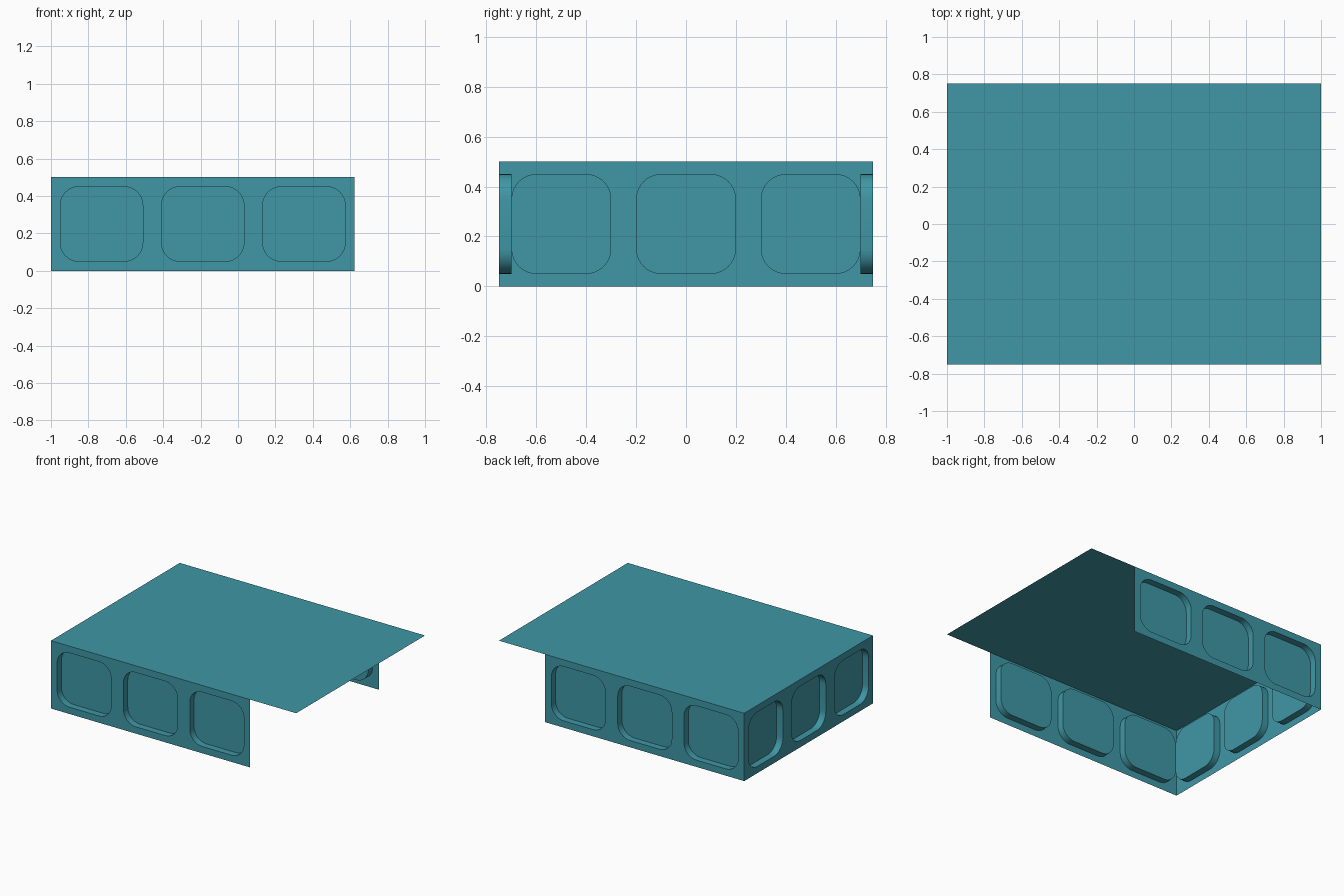
import bpy, bmesh
from math import sin, cos, pi
from mathutils import Vector

if "Cube" in bpy.data.objects:
    bpy.data.objects.remove(bpy.data.objects["Cube"])

H, HX, HY = 0.5, 1.0, 0.75      # height, half length, half width
END = 0.623                     # where the long walls stop
MARGIN, DEPTH, RADIUS, SEG = 0.05, 0.05, 0.1, 8

mat = bpy.data.materials.new("teal")
mat.diffuse_color = (0.05, 0.31, 0.38, 1)
mat.use_nodes = True
mat.node_tree.nodes["Principled BSDF"].inputs["Base Color"].default_value = mat.diffuse_color


def finish(name, bm):
    mesh = bpy.data.meshes.new(name)
    bm.to_mesh(mesh)
    bm.free()
    ob = bpy.data.objects.new(name, mesh)
    bpy.context.collection.objects.link(ob)
    mesh.materials.append(mat)
    bpy.ops.object.select_all(action='DESELECT')
    ob.select_set(True)
    bpy.context.view_layer.objects.active = ob
    bpy.ops.object.shade_smooth_by_angle(angle=0.6)
    return ob


def pressed_wall(name, origin, along, length, count=3):
    """Thin sheet wall with rounded pans pressed inward; faces outward."""
    bm = bmesh.new()
    origin, u, v = Vector(origin), Vector(along), Vector((0, 0, 1))
    n = u.cross(v)
    cell = length / count
    for i in range(count):
        a, b = i * cell, (i + 1) * cell
        corners = [(b, 0), (b, H), (a, H), (a, 0)]
        outer = [bm.verts.new(origin + u * p + v * q) for p, q in corners]
        rim, floor, owner = [], [], []
        for k, (p, q) in enumerate(corners):
            off = MARGIN + RADIUS
            cx = p + (off if p == a else -off)
            cz = q + (off if q == 0 else -off)
            for s in range(SEG + 1):
                t = (k - 1 + s / SEG) * pi / 2
                pt = origin + u * (cx + RADIUS * cos(t)) + v * (cz + RADIUS * sin(t))
                rim.append(bm.verts.new(pt))
                floor.append(bm.verts.new(pt - n * DEPTH))
                owner.append(outer[k])
        # Flat frame, pan sides, pan floor
        for j in range(len(rim)):
            m = (j + 1) % len(rim)
            frame = [owner[j], owner[m], rim[m], rim[j]]
            if owner[j] == owner[m]:
                frame.pop(1)
            bm.faces.new(frame)
            bm.faces.new([rim[j], rim[m], floor[m], floor[j]])
        bm.faces.new(floor)
    bmesh.ops.remove_doubles(bm, verts=bm.verts, dist=1e-5)
    return finish(name, bm)


# Side walls
pressed_wall("front_wall", (-HX, -HY, 0), (1, 0, 0), END + HX)
pressed_wall("back_wall", (END, HY, 0), (-1, 0, 0), END + HX)
pressed_wall("left_wall", (-HX, HY, 0), (0, -1, 0), 2 * HY)

# Flat top sheet
bm = bmesh.new()
bm.faces.new([bm.verts.new((x * HX, y * HY, H))
              for x, y in ((-1, -1), (1, -1), (1, 1), (-1, 1))])
finish("top_sheet", bm)
